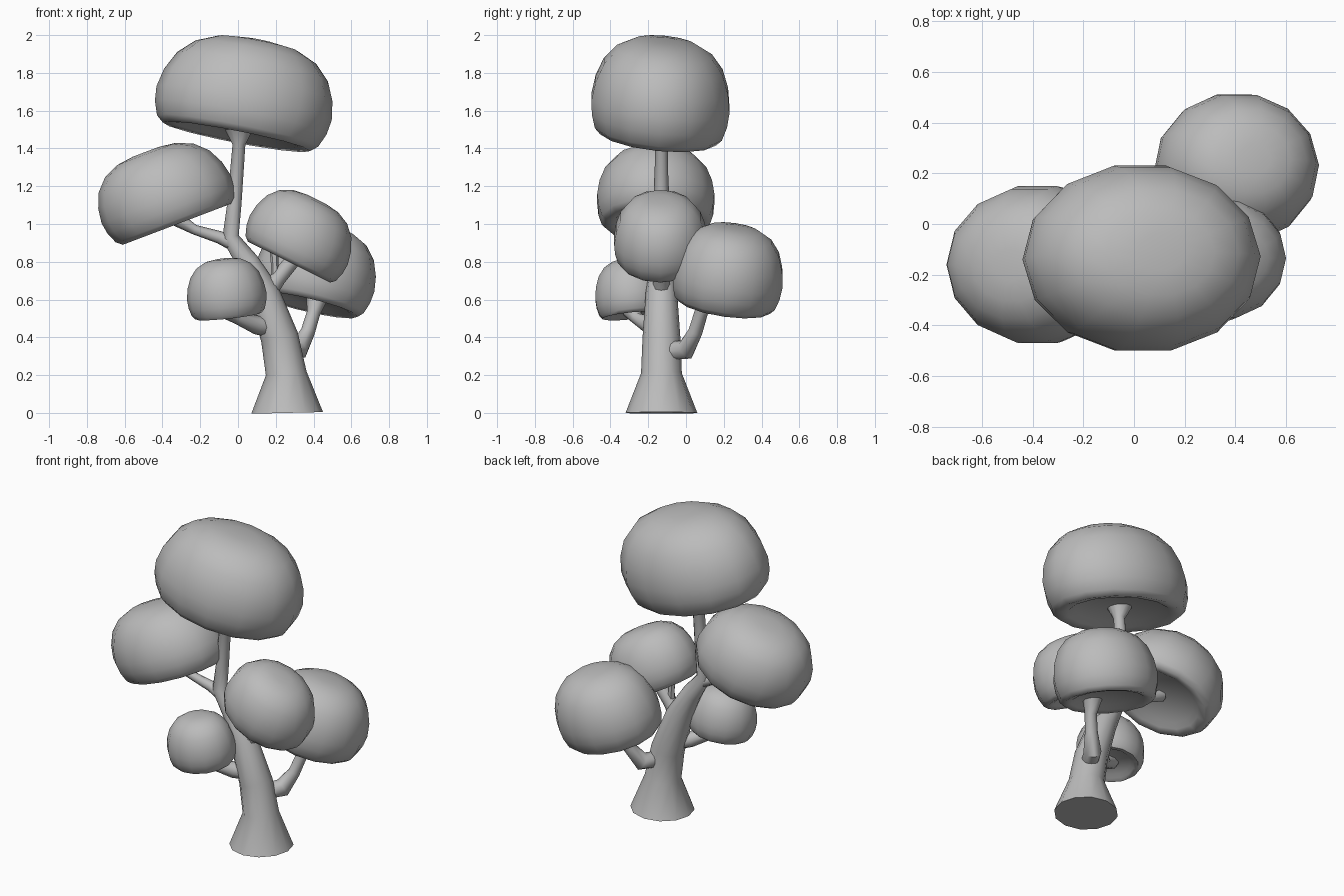
import bpy, bmesh
from math import cos, sin, pi, radians
from mathutils import Vector, Matrix

cube = bpy.data.objects.get("Cube")
if cube:
    bpy.data.objects.remove(cube, do_unlink=True)

# One plain grey for the whole tree
grey = bpy.data.materials.new("plain grey")
grey.use_nodes = True
grey.diffuse_color = (0.5, 0.5, 0.5, 1)
grey.node_tree.nodes["Principled BSDF"].inputs["Base Color"].default_value = (0.5, 0.5, 0.5, 1)


def finish(name, bm, angle):
    bmesh.ops.recalc_face_normals(bm, faces=bm.faces)
    mesh = bpy.data.meshes.new(name)
    bm.to_mesh(mesh)
    bm.free()
    mesh.materials.append(grey)
    obj = bpy.data.objects.new(name, mesh)
    bpy.context.collection.objects.link(obj)
    bpy.ops.object.select_all(action="DESELECT")
    obj.select_set(True)
    bpy.context.view_layer.objects.active = obj
    bpy.ops.object.shade_smooth_by_angle(angle=radians(angle))


def loft(bm, rings):
    """Join rings of equal size with quads."""
    for a, b in zip(rings, rings[1:]):
        for i in range(len(a)):
            j = (i + 1) % len(a)
            bm.faces.new((a[i], a[j], b[j], b[i]))


def limb(name, path, sides):
    """Tapering tube through (x, y, z, radius) points."""
    bm = bmesh.new()
    pts = [Vector(p[:3]) for p in path]
    rings = []
    for k, p in enumerate(pts):
        before = (p - pts[k - 1]).normalized() if k else Vector()
        after = (pts[k + 1] - p).normalized() if k + 1 < len(pts) else Vector()
        along = (before + after).normalized()
        u = Vector((0, 1, 0)).cross(along).normalized()
        v = along.cross(u)
        rings.append([bm.verts.new(p + path[k][3] * (u * cos(t) + v * sin(t)))
                      for t in (2 * pi * i / sides for i in range(sides))])
    loft(bm, rings)
    bm.faces.new(rings[0])
    bm.faces.new(rings[-1])
    finish(name, bm, 50)


# Dome outline from recessed underside, over the rolled rim, to the crown
DOME = ((0.60, 0.07), (0.70, 0.02), (0.84, 0.0), (0.92, 0.06), (0.98, 0.2),
        (1.0, 0.35), (0.96, 0.54), (0.86, 0.73), (0.69, 0.88), (0.46, 0.97), (0.2, 1.0))


def canopy(name, low, high, tilt_x, tilt_y, height=1.2, sides=14):
    """Tilted foliage dome fitted between two corners."""
    bm = bmesh.new()
    rings = [[bm.verts.new((r * cos(t), r * sin(t), z * height))
              for t in (2 * pi * i / sides for i in range(sides))] for r, z in DOME]
    loft(bm, rings)
    bm.faces.new(rings[0])
    bmesh.ops.poke(bm, faces=[bm.faces.new(rings[-1])])
    turn = Matrix.Rotation(radians(tilt_y), 4, "Y") @ Matrix.Rotation(radians(tilt_x), 4, "X")
    bm.transform(turn)
    for axis in range(3):
        values = [v.co[axis] for v in bm.verts]
        start, span = min(values), max(values) - min(values)
        for v in bm.verts:
            v.co[axis] = low[axis] + (v.co[axis] - start) / span * (high[axis] - low[axis])
    finish(name, bm, 60)


# Trunk with flared foot and flared top under the crown
limb("trunk", [(0.26, -0.13, 0, 0.19), (0.255, -0.13, 0.21, 0.108), (0.22, -0.13, 0.4, 0.1),
               (0.135, -0.13, 0.64, 0.083), (0.05, -0.13, 0.8, 0.06), (-0.04, -0.13, 0.93, 0.045),
               (-0.02, -0.13, 1.1, 0.038), (0.005, -0.13, 1.42, 0.034),
               (0.005, -0.13, 1.5, 0.075)], 12)

# Branches
limb("left_branch", [(-0.03, -0.13, 0.9, 0.04), (-0.1, -0.13, 0.93, 0.033),
                     (-0.23, -0.14, 0.97, 0.026), (-0.33, -0.15, 1.03, 0.04)], 8)
limb("low_branch", [(0.17, -0.14, 0.45, 0.05), (0.1, -0.19, 0.465, 0.05),
                    (0.0, -0.26, 0.5, 0.032), (-0.06, -0.29, 0.55, 0.055)], 8)
limb("back_branch", [(0.26, -0.1, 0.33, 0.05), (0.32, 0.0, 0.335, 0.055),
                     (0.37, 0.05, 0.43, 0.038), (0.4, 0.08, 0.53, 0.036),
                     (0.42, 0.12, 0.62, 0.06)], 8)
limb("front_branch", [(0.14, -0.13, 0.61, 0.05), (0.21, -0.13, 0.71, 0.042),
                      (0.3, -0.13, 0.82, 0.04)], 8)
limb("front_twig", [(0.2, -0.13, 0.69, 0.028), (0.195, -0.13, 0.78, 0.02),
                    (0.19, -0.13, 0.88, 0.025)], 6)

# Foliage
canopy("top_canopy", (-0.44, -0.5, 1.38), (0.5, 0.23, 2.0), -5, 12)
canopy("left_canopy", (-0.74, -0.47, 0.89), (-0.02, 0.15, 1.43), 0, -22)
canopy("front_canopy", (0.04, -0.38, 0.69), (0.6, 0.11, 1.18), 0, 25)
canopy("back_canopy", (0.08, -0.07, 0.5), (0.73, 0.51, 1.01), -8, 14, 1.4)
canopy("small_canopy", (-0.27, -0.48, 0.49), (0.15, -0.1, 0.82), 5, -6, 1.4)
